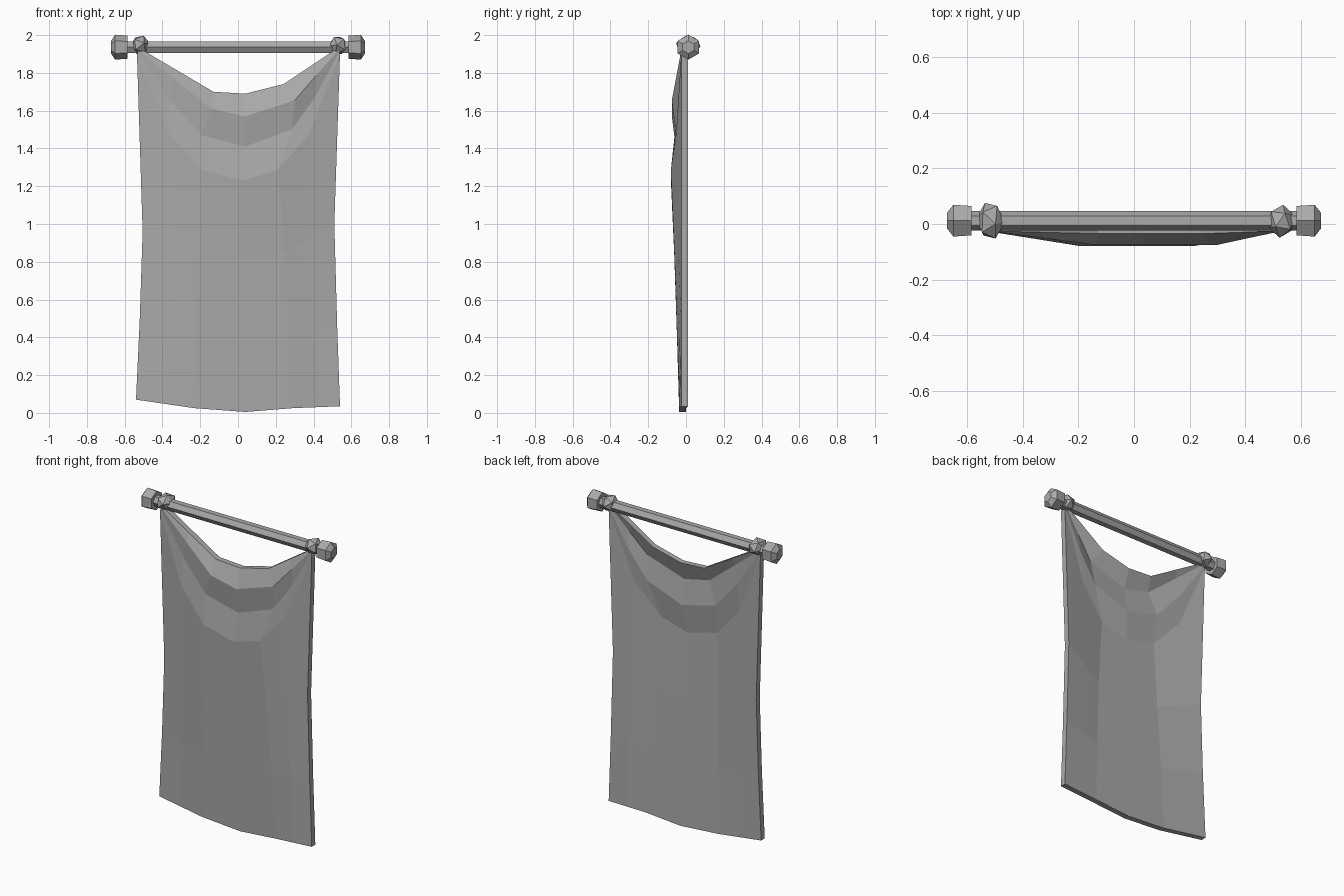
import bpy
import bmesh
from math import radians
from mathutils import Matrix, Vector, Euler

cube = bpy.data.objects.get("Cube")
if cube:
    bpy.data.objects.remove(cube, do_unlink=True)

grey = bpy.data.materials.new("plain grey")
grey.use_nodes = True
colour = (0.4, 0.4, 0.4, 1)
grey.diffuse_color = colour
grey.node_tree.nodes["Principled BSDF"].inputs["Base Color"].default_value = colour

ROD_Y, ROD_Z = 0.012, 1.936


def finish(bm, name):
    bmesh.ops.recalc_face_normals(bm, faces=bm.faces[:])
    mesh = bpy.data.meshes.new(name)
    bm.to_mesh(mesh)
    bm.free()
    mesh.materials.append(grey)
    obj = bpy.data.objects.new(name, mesh)
    bpy.context.collection.objects.link(obj)
    return obj


def hex_lathe(name, profile, turn):
    """Six-sided solid along x from (x, radius) pairs, with capped ends."""
    bm = bmesh.new()
    rings = []
    for x, radius in profile:
        ring = []
        for i in range(6):
            spin = Matrix.Rotation(radians(60 * i + turn), 3, 'X')
            p = spin @ Vector((0, 0, radius))
            ring.append(bm.verts.new((x, p.y + ROD_Y, p.z + ROD_Z)))
        rings.append(ring)
    for r, s in zip(rings, rings[1:]):
        for i in range(6):
            j = (i + 1) % 6
            bm.faces.new((r[i], r[j], s[j], s[i]))
    bm.faces.new(rings[0])
    bm.faces.new(rings[-1])
    return finish(bm, name)


# Pole and its end caps
hex_lathe("pole", [(-0.62, 0.035), (0.62, 0.035)], 30)
for side, name in ((-1, "right_finial"), (1, "left_finial")):
    hex_lathe(name, [(side * 0.585, 0.061), (side * 0.65, 0.066),
                     (side * 0.672, 0.034)], 0)


# Knots tying the cloth to the pole
def knot(name, centre, size, tilt):
    bm = bmesh.new()
    turn = Euler([radians(a) for a in tilt]).to_matrix().to_4x4()
    bmesh.ops.create_icosphere(bm, subdivisions=1, radius=1, matrix=turn)
    bmesh.ops.scale(bm, vec=size, verts=bm.verts)
    bmesh.ops.translate(bm, vec=centre, verts=bm.verts)
    finish(bm, name)


knot("right_knot", (-0.517, 0.012, 1.948), (0.053, 0.07, 0.053), (10, 20, 0))
knot("left_knot", (0.53, 0.01, 1.945), (0.052, 0.06, 0.053), (50, 15, 40))

# Cloth rows, top to bottom: edge, inner, middle, inner, edge as (x, z),
# then the forward depth of the middle and the sag beside it
rows = [
    ((-.52, 1.93), (-.13, 1.70), (.04, 1.69), (.24, 1.74), (.525, 1.93), .035, 0),
    ((-.525, 1.92), (-.14, 1.61), (.04, 1.57), (.3, 1.655), (.53, 1.92), .075, 0),
    ((-.53, 1.91), (-.195, 1.47), (.04, 1.41), (.285, 1.5), (.535, 1.91), .055, .03),
    ((-.535, 1.9), (-.19, 1.285), (.02, 1.23), (.21, 1.285), (.54, 1.9), .08, .12),
    ((-.505, .96), (-.2, .85), (.03, .83), (.25, .85), (.51, 1), .062, 0),
    ((-.52, .5), (-.22, .43), (.035, .41), (.27, .43), (.525, .46), .048, 0),
    ((-.54, .07), (-.23, .025), (.04, .005), (.29, .025), (.54, .035), .036, 0),
]
EDGE_Y = 0.03
THICKNESS = 0.036

bm = bmesh.new()
grid = []
for *points, depth, sag in rows:
    e0, a, m, b, e1 = [Vector((x, -depth, z)) for x, z in points]
    e0.y = -EDGE_Y + 0.005
    e1.y = -EDGE_Y + 0.005
    drop = Vector((0, 0, sag))
    line = [e0, (e0 + a) / 2 - drop, a, m, b, (b + e1) / 2 - drop, e1]
    grid.append([bm.verts.new(p) for p in line])
for r, s in zip(grid, grid[1:]):
    for i in range(len(r) - 1):
        bm.faces.new((r[i], s[i], s[i + 1], r[i + 1]))
# Give the cloth its thickness
back = bmesh.ops.extrude_face_region(bm, geom=bm.faces[:], use_keep_orig=True)
bmesh.ops.translate(bm, vec=(0, THICKNESS, 0),
                    verts=[g for g in back["geom"] if isinstance(g, bmesh.types.BMVert)])
finish(bm, "cloth_banner")
